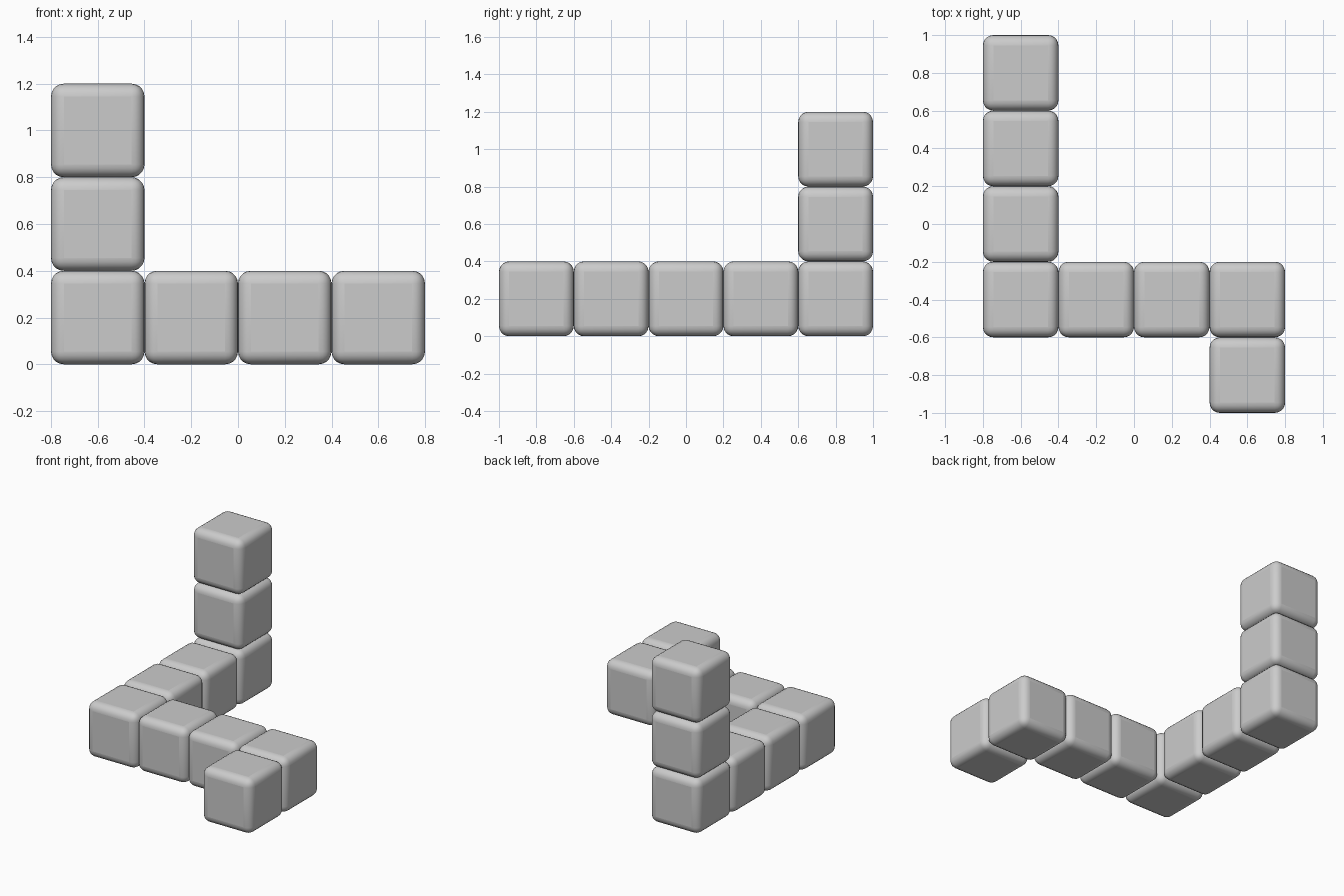
import bpy

if "Cube" in bpy.data.objects:
    bpy.data.objects.remove(bpy.data.objects["Cube"])

SIZE = 0.4      # cube edge
RADIUS = 0.055  # rounded edge


def rounded_cube(name, x, y, z):
    bpy.ops.mesh.primitive_cube_add(size=SIZE, location=(x, y, z))
    cube = bpy.context.object
    cube.name = name
    bevel = cube.modifiers.new("rounding", "BEVEL")
    bevel.width = RADIUS
    bevel.segments = 5
    bpy.ops.object.shade_smooth_by_angle()


def run(name, start, step, count):
    for i in range(count):
        rounded_cube(f"{name}_{i + 1}", *(s + d * SIZE * i for s, d in zip(start, step)))


# long arm running front to back on the left
run("left_arm_cube", (-0.6, -0.4, 0.2), (0, 1, 0), 4)
# arm running to the right
run("cross_arm_cube", (-0.2, -0.4, 0.2), (1, 0, 0), 3)
# single cube stepping forward at the right end
run("front_end_cube", (0.6, -0.8, 0.2), (0, -1, 0), 1)
# upright stack at the back left
run("tower_cube", (-0.6, 0.8, 0.6), (0, 0, 1), 2)
